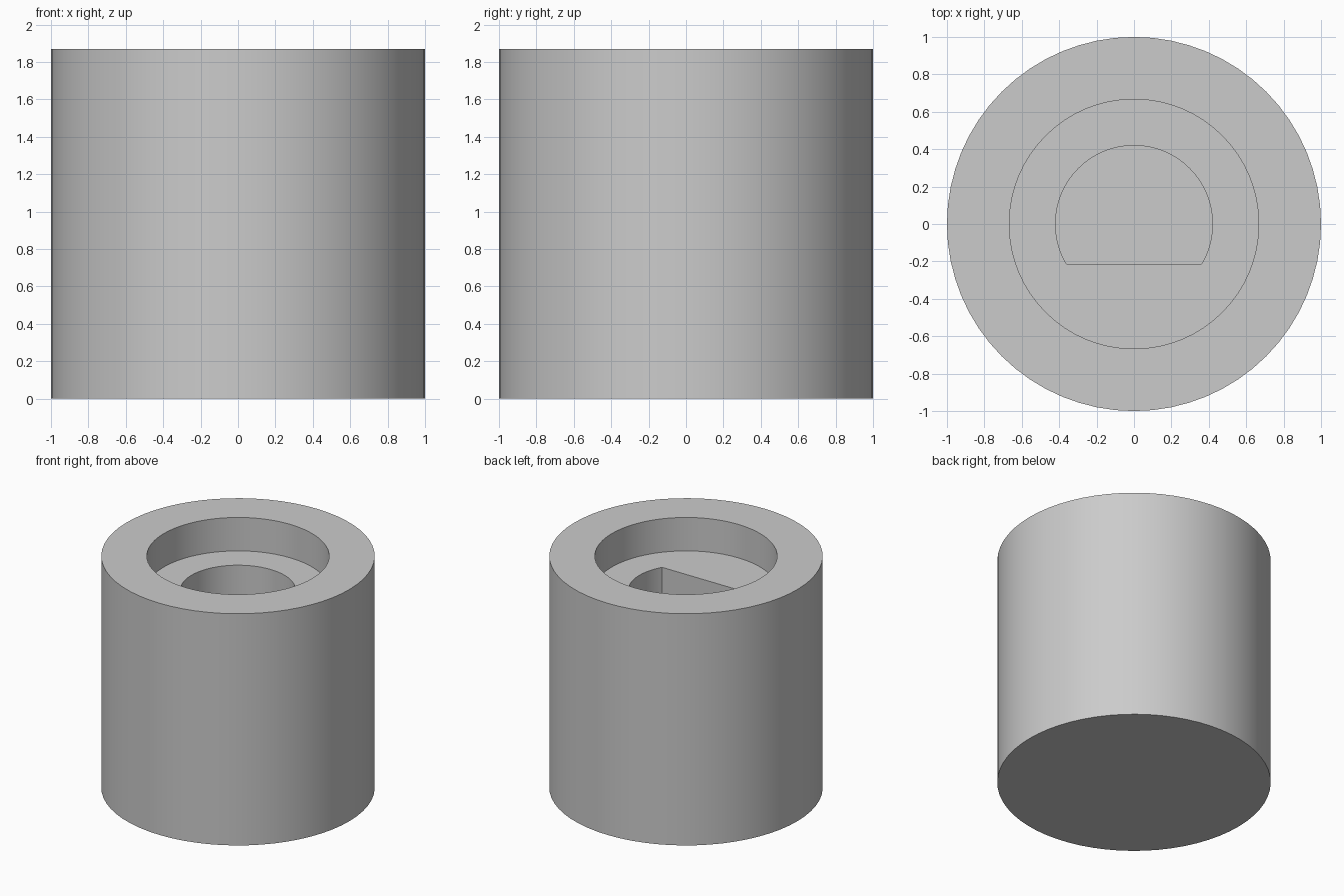
import bpy
import bmesh
import math
from mathutils import Matrix

SIDES = 64
HEIGHT = 1.87
RECESS_FLOOR = 1.60
BORE_FLOOR = 0.27

if "Cube" in bpy.data.objects:
    bpy.data.objects.remove(bpy.data.objects["Cube"], do_unlink=True)

grey = bpy.data.materials.new("light grey plastic")
grey.use_nodes = True
colour = (0.6, 0.6, 0.6, 1.0)
grey.diffuse_color = colour
grey.node_tree.nodes["Principled BSDF"].inputs["Base Color"].default_value = colour


def cylinder(name, radius, bottom, top, flat_y=None):
    """Upright cylinder, optionally cut flat on its front side."""
    bm = bmesh.new()
    bmesh.ops.create_cone(
        bm, cap_ends=True, segments=SIDES, radius1=radius, radius2=radius,
        depth=top - bottom, matrix=Matrix.Translation((0, 0, (top + bottom) / 2)))
    if flat_y is not None:
        cut = bmesh.ops.bisect_plane(
            bm, geom=bm.verts[:] + bm.edges[:] + bm.faces[:],
            plane_co=(0, flat_y, 0), plane_no=(0, -1, 0), clear_outer=True)
        rim = [e for e in cut["geom_cut"] if isinstance(e, bmesh.types.BMEdge)]
        bmesh.ops.holes_fill(bm, edges=rim, sides=0)
    bmesh.ops.recalc_face_normals(bm, faces=bm.faces[:])
    mesh = bpy.data.meshes.new(name)
    bm.to_mesh(mesh)
    bm.free()
    mesh.materials.append(grey)
    obj = bpy.data.objects.new(name, mesh)
    bpy.context.collection.objects.link(obj)
    return obj


# Solid knob body
body = cylinder("knob_body", 1.0, 0, HEIGHT)
bpy.context.view_layer.objects.active = body
body.select_set(True)

# Round recess in the top, then the D-shaped shaft socket below it
cutters = [
    cylinder("recess_cutter", 0.667, RECESS_FLOOR, HEIGHT + 0.2),
    cylinder("socket_cutter", 0.42, BORE_FLOOR, HEIGHT + 0.1, flat_y=-0.213),
]
for cutter in cutters:
    cutter.hide_render = True
    mod = body.modifiers.new(cutter.name, "BOOLEAN")
    mod.operation = "DIFFERENCE"
    mod.solver = "EXACT"
    mod.object = cutter
    bpy.ops.object.modifier_apply(modifier=mod.name)
    bpy.data.objects.remove(cutter, do_unlink=True)

# Smooth walls with crisp rims
bpy.ops.object.shade_smooth_by_angle(angle=math.radians(30))
